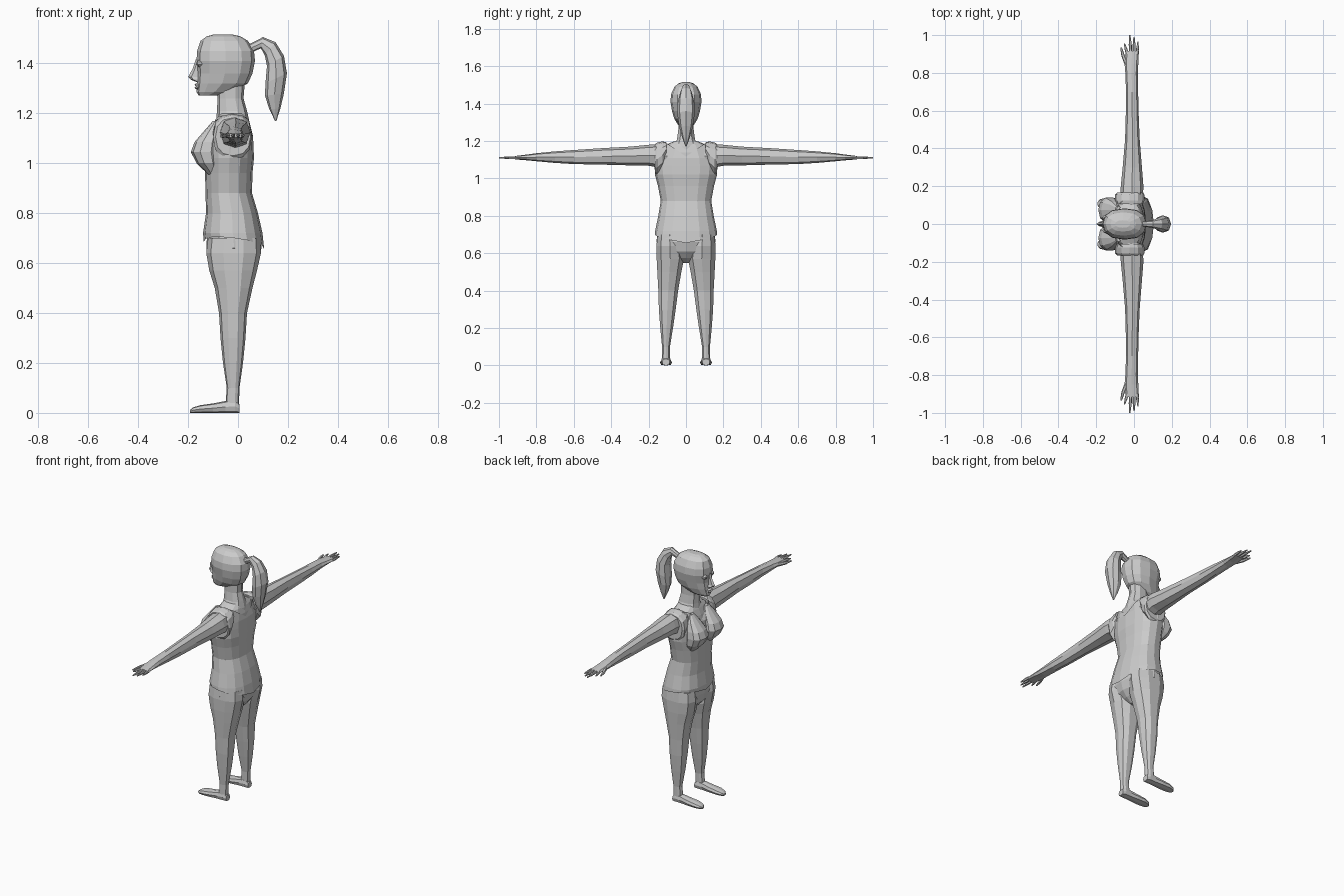
import bpy, bmesh, math
from mathutils import Vector as V

grey = bpy.data.materials.new("plain grey")
grey.diffuse_color = (0.6, 0.6, 0.6, 1)


def finish(name, bm):
    bmesh.ops.recalc_face_normals(bm, faces=bm.faces)
    me = bpy.data.meshes.new(name)
    bm.to_mesh(me)
    bm.free()
    me.materials.append(grey)
    ob = bpy.data.objects.new(name, me)
    bpy.context.collection.objects.link(ob)
    return ob


def loft(name, rings, n=10, caps=(True, True), power=0.85, dip=None):
    """Skin rings given as (centre, half axis u, half axis v)."""
    bm = bmesh.new()
    loops = []
    for i, (c, u, v) in enumerate(rings):
        loop = []
        for k in range(n):
            a = 2 * math.pi * k / n
            cu, cv = (math.copysign(abs(t) ** power, t) if abs(t) > 1e-6 else 0
                      for t in (math.cos(a), math.sin(a)))
            p = V(c) + V(u) * cu + V(v) * cv
            if dip:
                p = dip(p, i, cu, cv)
            loop.append(bm.verts.new(p))
        loops.append(loop)
    for a, b in zip(loops, loops[1:]):
        for k in range(n):
            j = (k + 1) % n
            bm.faces.new((a[k], a[j], b[j], b[k]))
    if caps[0]:
        bm.faces.new(loops[0])
    if caps[1]:
        bm.faces.new(loops[-1])
    return finish(name, bm)


def upright(rows):   # z, x front, x back, y min, y max
    return [((( a + b) / 2, (c + d) / 2, z), ((b - a) / 2, 0, 0), (0, (d - c) / 2, 0))
            for z, a, b, c, d in rows]


def sideways(rows, s):   # y, x front, x back, z low, z high
    return [(((a + b) / 2, y * s, (c + d) / 2), ((b - a) / 2, 0, 0), (0, 0, (d - c) / 2))
            for y, a, b, c, d in rows]


def sym(rows):       # z, x front, x back, half width
    return upright([(z, a, b, -w, w) for z, a, b, w in rows])


# Head, with a flatter face than back of skull
def face_shape(p, i, cu, cv):
    if cu < -0.3 and i < 4:
        p.y *= 0.88
    return p


loft("head", sym([
    (1.272, -0.158, -0.08, 0.026), (1.285, -0.166, -0.02, 0.042), (1.32, -0.165, 0.04, 0.063),
    (1.36, -0.163, 0.058, 0.075), (1.41, -0.166, 0.068, 0.083), (1.45, -0.164, 0.064, 0.08),
    (1.49, -0.15, 0.04, 0.062), (1.508, -0.125, 0.01, 0.04), (1.515, -0.10, -0.02, 0.02)]),
    12, dip=face_shape)
loft("neck", sym([(1.10, -0.095, 0.05, 0.075), (1.17, -0.088, 0.045, 0.07),
                  (1.21, -0.084, 0.036, 0.05), (1.26, -0.082, 0.022, 0.043),
                  (1.33, -0.09, 0.028, 0.043)]), 10)

# Face details
loft("nose", sym([(1.325, -0.166, -0.14, 0.014), (1.335, -0.19, -0.14, 0.016),
                  (1.345, -0.2, -0.14, 0.011), (1.38, -0.181, -0.14, 0.008),
                  (1.415, -0.169, -0.14, 0.006)]), 6)
loft("lips", sym([(1.295, -0.165, -0.15, 0.012), (1.302, -0.175, -0.15, 0.021),
                  (1.308, -0.169, -0.15, 0.024), (1.314, -0.175, -0.15, 0.02),
                  (1.321, -0.166, -0.15, 0.01)]), 8)
for s in (1, -1):
    loft("eye", upright([(z, -0.166 - d, -0.13, s * 0.034 - w, s * 0.034 + w)
                         for z, d, w in ((1.385, -0.01, 0.006), (1.395, 0, 0.016),
                                         (1.405, 0, 0.016), (1.414, -0.01, 0.007))]), 8)

# Ponytail: inner point, outer point, half width
tail = [((0.03, 1.43), (0.02, 1.475), 0.015), ((0.062, 1.447), (0.052, 1.48), 0.014),
        ((0.092, 1.46), (0.1, 1.505), 0.02), ((0.108, 1.43), (0.15, 1.485), 0.032),
        ((0.116, 1.39), (0.184, 1.43), 0.044), ((0.11, 1.32), (0.196, 1.36), 0.046),
        ((0.108, 1.27), (0.184, 1.28), 0.036), ((0.126, 1.215), (0.17, 1.22), 0.02),
        ((0.148, 1.17), (0.154, 1.17), 0.003)]
loft("ponytail", [(((a[0] + b[0]) / 2, 0, (a[1] + b[1]) / 2),
                   ((b[0] - a[0]) / 2, 0, (b[1] - a[1]) / 2), (0, w, 0)) for a, b, w in tail], 8)

# Bare upper chest under the shirt
loft("upper_chest", sym([(0.98, -0.115, 0.05, 0.14), (1.08, -0.12, 0.053, 0.148),
                         (1.14, -0.103, 0.05, 0.14), (1.175, -0.088, 0.04, 0.12),
                         (1.2, -0.075, 0.028, 0.06)]), 16)


# Sleeveless shirt: scooped neckline and a wavy hem
def shirt_edges(p, i, cu, cv):
    if i == 0:
        p.z += 0.03 * abs(cv) - 0.015 * cu
    if i == 8:
        p.z -= 0.075 * max(0, 1 - abs(cv) * 1.2)
    return p


loft("shirt", sym([
    (0.67, -0.137, 0.105, 0.167), (0.72, -0.14, 0.098, 0.165), (0.80, -0.128, 0.08, 0.148),
    (0.88, -0.13, 0.056, 0.135), (0.96, -0.132, 0.058, 0.15), (1.02, -0.132, 0.064, 0.166),
    (1.07, -0.132, 0.062, 0.168), (1.11, -0.125, 0.06, 0.16), (1.192, -0.105, 0.053, 0.13)]),
    16, (False, False), dip=shirt_edges)

# Hips under the shirt hem
loft("hips", sym([(0.548, -0.045, 0.02, 0.018), (0.575, -0.085, 0.055, 0.055),
                  (0.61, -0.118, 0.082, 0.115), (0.66, -0.127, 0.094, 0.158),
                  (0.74, -0.122, 0.085, 0.15)]), 12)

# Fingers and thumb: root x, tip x, tip y, half width
fingers = [(-0.036, -0.05, 0.955, 0.0075), (-0.018, -0.022, 1.0, 0.008),
           (0.001, 0.0, 0.99, 0.008), (0.017, 0.021, 0.965, 0.007)]

for s in (1, -1):
    side = "left" if s < 0 else "right"
    loft(side + "_bust", upright([
        (z, f, -0.07, s * 0.074 - w, s * 0.074 + w) for z, f, w in
        ((0.955, -0.12, 0.035), (1.0, -0.166, 0.063), (1.045, -0.189, 0.068),
         (1.085, -0.174, 0.062), (1.13, -0.135, 0.045), (1.17, -0.1, 0.02))]), 10)
    # Shoulder strap bridging neck opening and armhole
    loft(side + "_strap", sideways([
        (0.105, -0.09, 0.048, 1.12, 1.193), (0.125, -0.1, 0.055, 1.05, 1.198),
        (0.155, -0.1, 0.055, 1.015, 1.192), (0.166, -0.09, 0.05, 1.03, 1.182)], s), 12)
    loft(side + "_arm", sideways([
        (0.1, -0.075, 0.045, 1.05, 1.188), (0.2, -0.07, 0.05, 1.068, 1.18),
        (0.3, -0.06, 0.042, 1.07, 1.17), (0.45, -0.047, 0.03, 1.074, 1.162),
        (0.6, -0.043, 0.024, 1.077, 1.152), (0.7, -0.042, 0.022, 1.083, 1.145),
        (0.8, -0.046, 0.02, 1.092, 1.135), (0.85, -0.05, 0.023, 1.097, 1.128),
        (0.915, -0.045, 0.026, 1.102, 1.12)], s), 8)
    for x0, x1, y, w in fingers:
        loft(side + "_finger", sideways([
            (0.9, x0 - w, x0 + w, 1.102, 1.12),
            ((0.9 + y) / 2, (x0 + x1) / 2 - w, (x0 + x1) / 2 + w, 1.103, 1.119),
            (y, x1 - w * 0.4, x1 + w * 0.4, 1.107, 1.114)], s), 6)
    loft(side + "_thumb", sideways([
        (0.845, -0.05, -0.03, 1.1, 1.122), (0.89, -0.067, -0.048, 1.1, 1.118),
        (0.935, -0.073, -0.064, 1.104, 1.112)], s), 6)
    # Leg: z, x front, x back, inner y, outer y
    leg = [(0.035, -0.05, 0.004, 0.086, 0.13), (0.1, -0.045, 0.006, 0.085, 0.129),
           (0.2, -0.06, 0.02, 0.068, 0.139), (0.3, -0.07, 0.03, 0.053, 0.147),
           (0.4, -0.076, 0.036, 0.04, 0.15), (0.5, -0.093, 0.058, 0.022, 0.156),
           (0.57, -0.115, 0.076, 0.008, 0.16), (0.64, -0.127, 0.092, 0.012, 0.161),
           (0.7, -0.12, 0.088, 0.02, 0.155)]
    loft(side + "_leg", upright([(z, a, b, s * c, s * d) for z, a, b, c, d in leg]), 10)
    # Foot: x, height, half width
    foot = [(0.006, 0.035, 0.02), (-0.012, 0.052, 0.026), (-0.05, 0.048, 0.026),
            (-0.1, 0.038, 0.03), (-0.15, 0.031, 0.032), (-0.18, 0.022, 0.024),
            (-0.192, 0.012, 0.01)]
    loft(side + "_foot", [((x, s * 0.107, h / 2), (0, w, 0), (0, 0, h / 2))
                          for x, h, w in foot], 8, power=0.7)
